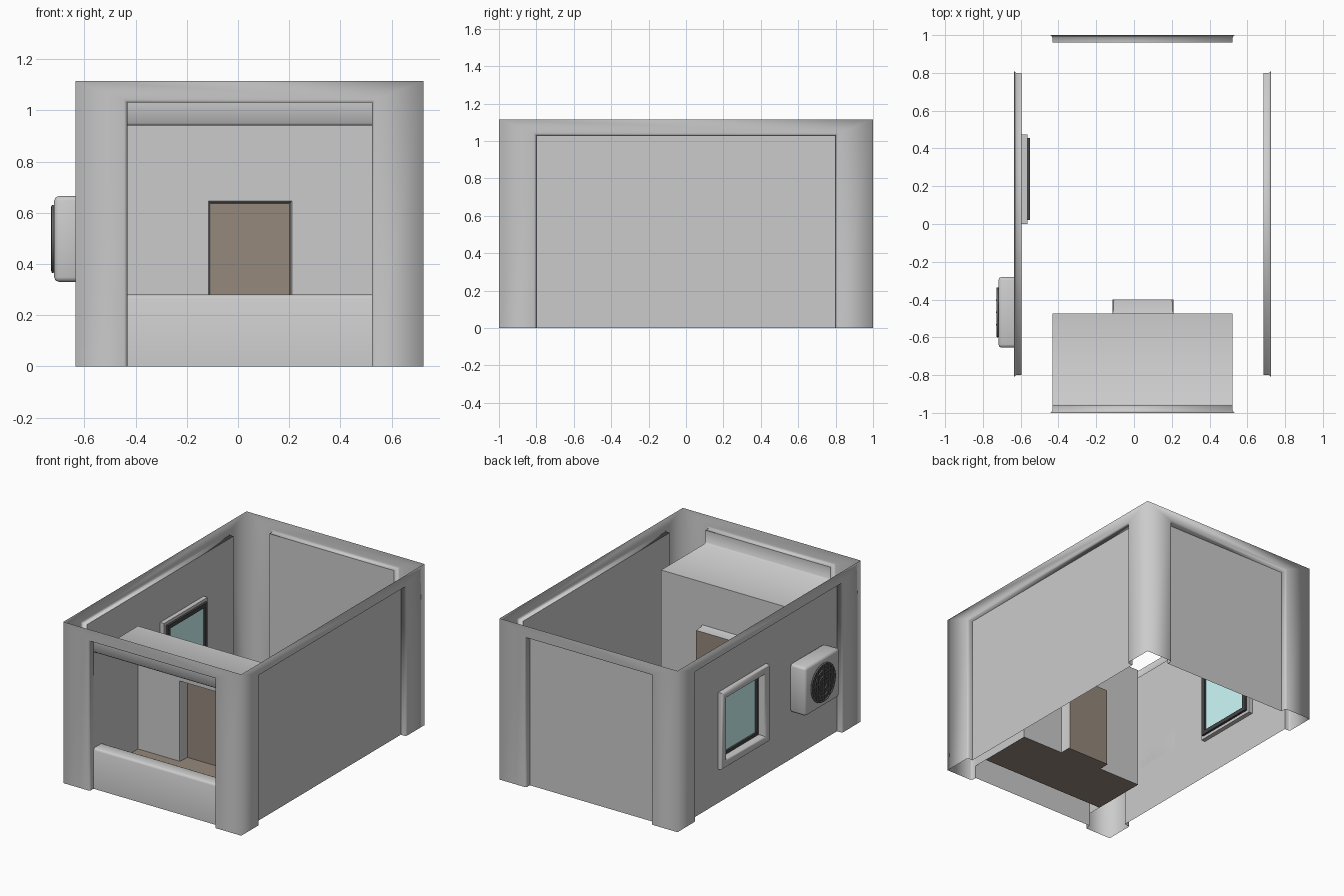
import bpy, bmesh, math
from mathutils import Matrix, Vector

if "Cube" in bpy.data.objects:
    bpy.data.objects.remove(bpy.data.objects["Cube"])

CX, W, L, H = 0.045, 0.68, 1.0, 1.115     # centre x, half width, half length, height
TOP, DEPTH = 1.03, 0.04                   # opening height and wall recess


def material(name, rgb):
    m = bpy.data.materials.new(name)
    m.diffuse_color = (*rgb, 1)
    m.use_nodes = True
    m.node_tree.nodes["Principled BSDF"].inputs["Base Color"].default_value = m.diffuse_color
    return m


brown = material("brown", (0.30, 0.25, 0.20))
dark = material("dark", (0.06, 0.06, 0.06))
lattice = material("lattice", (0.13, 0.13, 0.13))
glass = material("glass", (0.62, 0.95, 0.95))


def finish(name, bm, mat=None, smooth=False, angle=None):
    bmesh.ops.remove_doubles(bm, verts=bm.verts, dist=1e-5)
    bmesh.ops.recalc_face_normals(bm, faces=bm.faces)
    me = bpy.data.meshes.new(name)
    bm.to_mesh(me)
    bm.free()
    ob = bpy.data.objects.new(name, me)
    bpy.context.collection.objects.link(ob)
    if mat:
        me.materials.append(mat)
    if smooth:
        me.polygons.foreach_set("use_smooth", [True] * len(me.polygons))
    if angle:
        bpy.ops.object.select_all(action='DESELECT')
        ob.select_set(True)
        bpy.context.view_layer.objects.active = ob
        bpy.ops.object.shade_smooth_by_angle(angle=math.radians(angle))
    return ob


def strip(bm, rows, closed=False):
    """Bridge equal-length rows of points with quads."""
    vs = [[bm.verts.new(p) for p in r] for r in rows]
    n = len(rows[0])
    for a, b in zip(vs, vs[1:]):
        for i in range(n if closed else n - 1):
            j = (i + 1) % n
            bm.faces.new((a[i], a[j], b[j], b[i]))


def panel(name, us, zs, place, hole=None, mat=None):
    """Flat sheet split at us and zs, leaving out the cell named by hole."""
    bm = bmesh.new()
    for i in range(len(us) - 1):
        for j in range(len(zs) - 1):
            if (i, j) != hole:
                strip(bm, [[place(us[i], zs[j]), place(us[i + 1], zs[j])],
                           [place(us[i], zs[j + 1]), place(us[i + 1], zs[j + 1])]])
    return finish(name, bm, mat)


def box(name, lo, hi, mat=None, bevel=0, segs=2):
    bm = bmesh.new()
    size, mid = Vector(hi) - Vector(lo), (Vector(hi) + Vector(lo)) / 2
    bmesh.ops.create_cube(bm, size=1, matrix=Matrix.Translation(mid) @ Matrix.Diagonal((*size, 1)))
    if bevel:
        bmesh.ops.bevel(bm, geom=bm.edges[:], offset=bevel, segments=segs, profile=0.5, affect='EDGES')
    return finish(name, bm, mat, angle=50 if bevel else None)


# Corner columns and top beams: one hollow shell with an opening in every side
sides = [(0.4775, W, lambda u, d, z: (CX + u, -L + d, z)),
         (0.4775, W, lambda u, d, z: (CX - u, L - d, z)),
         (0.8, L, lambda u, d, z: (CX + W - d, u, z)),
         (0.8, L, lambda u, d, z: (CX - W + d, -u, z))]
bm = bmesh.new()
for half, full, place in sides:
    rows = [(full, H, 0)] + [(half + o, TOP + o, d) for o, d in
                             ((0.012, 0), (0.004, 0.004), (0, 0.012), (0, DEPTH))]
    strip(bm, [[place(-h, d, 0), place(-h, d, z), place(h, d, z), place(h, d, 0)] for h, z, d in rows])
finish("corner_columns_and_beams", bm, smooth=True)

# Recessed walls; the left one has a window opening
WY, WZ = (0.0, 0.475), (0.26, 0.74)
XL, XR = CX - W + DEPTH, CX + W - DEPTH
X0, X1 = CX - 0.4775, CX + 0.4775
panel("right_wall", [-0.8, 0.8], [0, TOP], lambda u, z: (XR, u, z))
panel("back_wall", [X0, X1], [0, TOP], lambda u, z: (u, L - DEPTH, z))
panel("left_wall", [-0.8, *WY, 0.8], [0, *WZ, TOP], lambda u, z: (XL, u, z), hole=(1, 1))

# Balcony parapet, lintel with ceiling, and floor: profiles run across the front
YF, YP, YB, FLOOR, CEIL = -0.96, -0.86, -0.475, 0.09, 0.94


def run(name, profile, mat=None, angle=None):
    bm = bmesh.new()
    strip(bm, [[(x, y, z) for y, z in profile] for x in (X0, X1)])
    return finish(name, bm, mat, angle=angle)


run("balcony_parapet", [(YF, 0), (YF, 0.265), (YF + .005, 0.275), (YF + .015, 0.28),
                        (YP - .015, 0.28), (YP - .005, 0.275), (YP, 0.265), (YP, FLOOR)], angle=50)
run("lintel_and_ceiling", [(YF, TOP), (YF, CEIL + .01), (YF + .01, CEIL), (YB, CEIL)], angle=50)
run("balcony_floor", [(YP, FLOOR), (YB, FLOOR)], brown)

# Balcony side walls and rear wall with doorway
DX, DZ, DY = (-0.115, 0.21), 0.645, -0.4
for name, x in (("balcony_left_wall", X0), ("balcony_right_wall", X1)):
    panel(name, [YF, YB], [FLOOR, CEIL], lambda u, z, x=x: (x, u, z))
panel("balcony_rear_wall", [X0, *DX, X1], [FLOOR, DZ, CEIL], lambda u, z: (u, YB, z), hole=(1, 0))

# Door reveal, door and threshold
bm = bmesh.new()
strip(bm, [[(DX[0] + o, y, FLOOR), (DX[0] + o, y, DZ - o), (DX[1] - o, y, DZ - o), (DX[1] - o, y, FLOOR)]
           for o, y in ((0, YB), (0.005, YB + 0.015), (0.008, DY))])
finish("door_reveal", bm, angle=50)
panel("door", [DX[0] + .008, DX[1] - .008], [FLOOR, DZ - .008], lambda u, z: (u, DY, z), mat=brown)
panel("door_threshold", [*DX], [YB, DY], lambda u, y: (u, y, FLOOR), mat=brown)


def window_ring(name, profile, mat=None, loop=False):
    """Sweep (offset outward, x) points round the window rectangle."""
    bm = bmesh.new()
    if loop:
        profile = profile + profile[:1]
    strip(bm, [[(x, WY[0] - o, WZ[0] - o), (x, WY[1] + o, WZ[0] - o),
                (x, WY[1] + o, WZ[1] + o), (x, WY[0] - o, WZ[1] + o)] for o, x in profile], closed=True)
    return finish(name, bm, mat, angle=50)


# Window: rounded grey surround, dark sash and glass
window_ring("window_surround", [(0.025, XL), (0.025, XL - .022), (0.018, XL - .03), (0, XL - .033),
                                (-0.02, XL - .03), (-0.028, XL - .02), (-0.028, XL + .03),
                                (0, XL + .03), (0, XL)])
window_ring("window_sash", [(-0.02, -0.575), (-0.02, -0.55), (-0.048, -0.55), (-0.048, -0.575)],
            dark, loop=True)
panel("window_glass", [WY[0] + .045, WY[1] - .045], [WZ[0] + .045, WZ[1] - .045],
      lambda u, z: (-0.562, u, z), mat=glass)

# Air conditioner body on the left wall
AY, AZ, AX, R = -0.4675, 0.4975, -0.718, 0.13
box("air_conditioner_body", (AX, -0.655, 0.33), (XL, -0.28, 0.665), bevel=0.018)

# Fan disc and protective grille of rings and bars
turn = Matrix.Translation((AX - 0.002, AY, AZ)) @ Matrix.Rotation(math.pi / 2, 4, 'Y')
bm = bmesh.new()
bmesh.ops.create_cone(bm, cap_ends=True, segments=32, radius1=R, radius2=R, depth=0.006, matrix=turn)
finish("fan_disc", bm, dark, angle=40)
for k, r in enumerate((0.045, 0.088, R - 0.003)):
    bpy.ops.mesh.primitive_torus_add(location=(AX - 0.005, AY, AZ), rotation=(0, math.pi / 2, 0),
                                     major_radius=r, minor_radius=0.006, major_segments=32, minor_segments=8)
    ring = bpy.context.object
    ring.name = f"grille_ring_{k + 1}"
    ring.data.materials.append(lattice)
    bpy.ops.object.shade_smooth_by_angle(angle=math.radians(60))
for k, off in enumerate((-0.065, 0, 0.065)):
    h = math.sqrt(R * R - off * off) - 0.004
    box(f"grille_upright_{k + 1}", (AX - .012, AY + off - .004, AZ - h), (AX, AY + off + .004, AZ + h), lattice)
    box(f"grille_crossbar_{k + 1}", (AX - .011, AY - h, AZ + off - .004), (AX, AY + h, AZ + off + .004), lattice)
